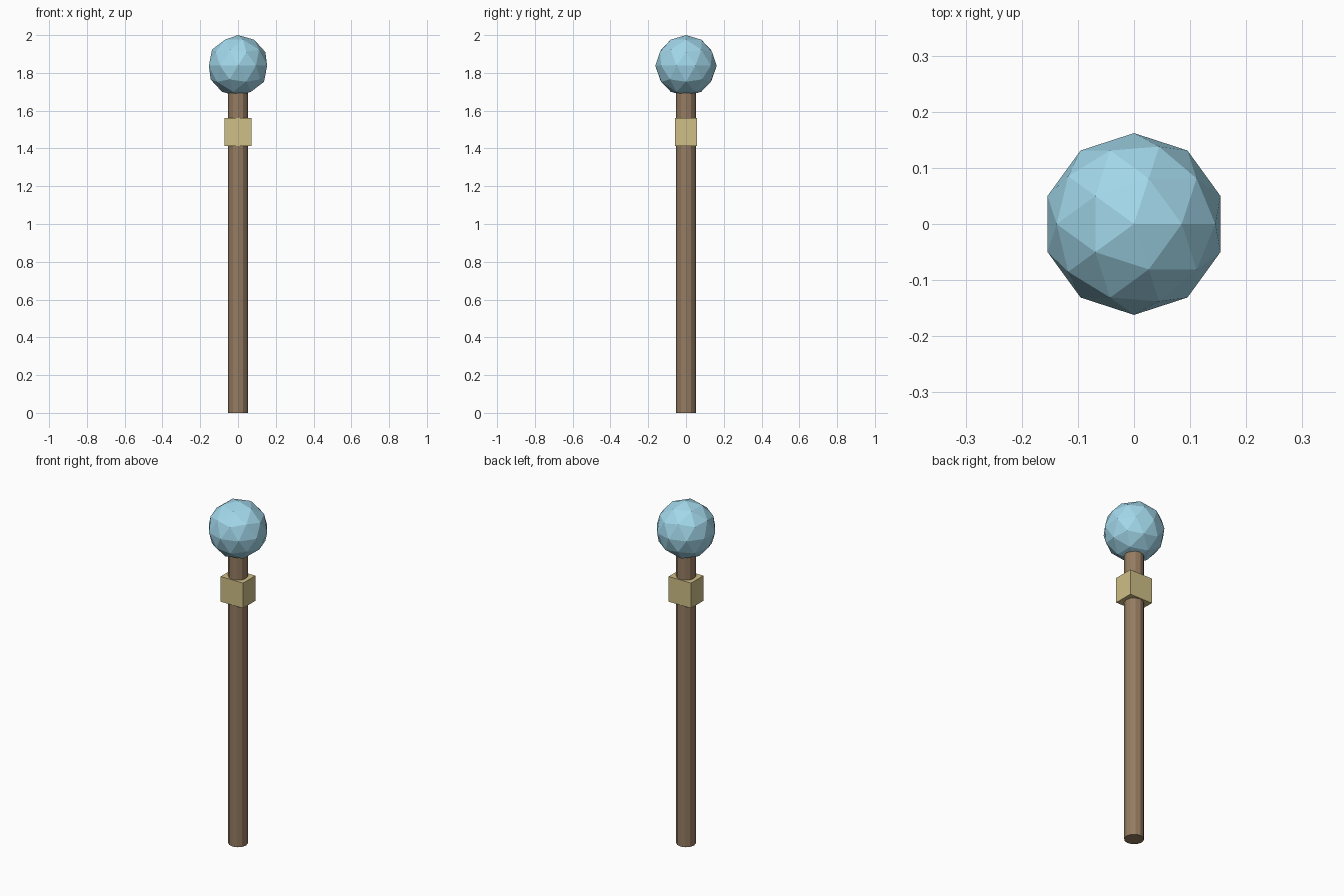
import bpy

if "Cube" in bpy.data.objects:
    bpy.data.objects.remove(bpy.data.objects["Cube"])


def finish(name, color):
    """Name the active object and give it a flat colour."""
    ob = bpy.context.object
    ob.name = name
    mat = bpy.data.materials.new(name + "_color")
    mat.diffuse_color = (*color, 1)
    mat.use_nodes = True
    mat.node_tree.nodes["Principled BSDF"].inputs["Base Color"].default_value = mat.diffuse_color
    ob.data.materials.append(mat)
    return ob


SHAFT_TOP = 1.72

# Wooden shaft, its top sunk into the orb
bpy.ops.mesh.primitive_cylinder_add(vertices=12, radius=0.052, depth=SHAFT_TOP,
                                    location=(0, 0, SHAFT_TOP / 2))
finish("shaft", (0.30, 0.20, 0.12))

# Brass collar block around the shaft
bpy.ops.mesh.primitive_cube_add(size=1, location=(0, 0, 1.487))
collar = finish("collar", (0.62, 0.52, 0.24))
collar.scale = (0.145, 0.114, 0.147)

# Faceted orb on top
bpy.ops.mesh.primitive_ico_sphere_add(subdivisions=2, radius=0.162,
                                      location=(0, 0, 1.838))
finish("orb", (0.36, 0.68, 0.82))
